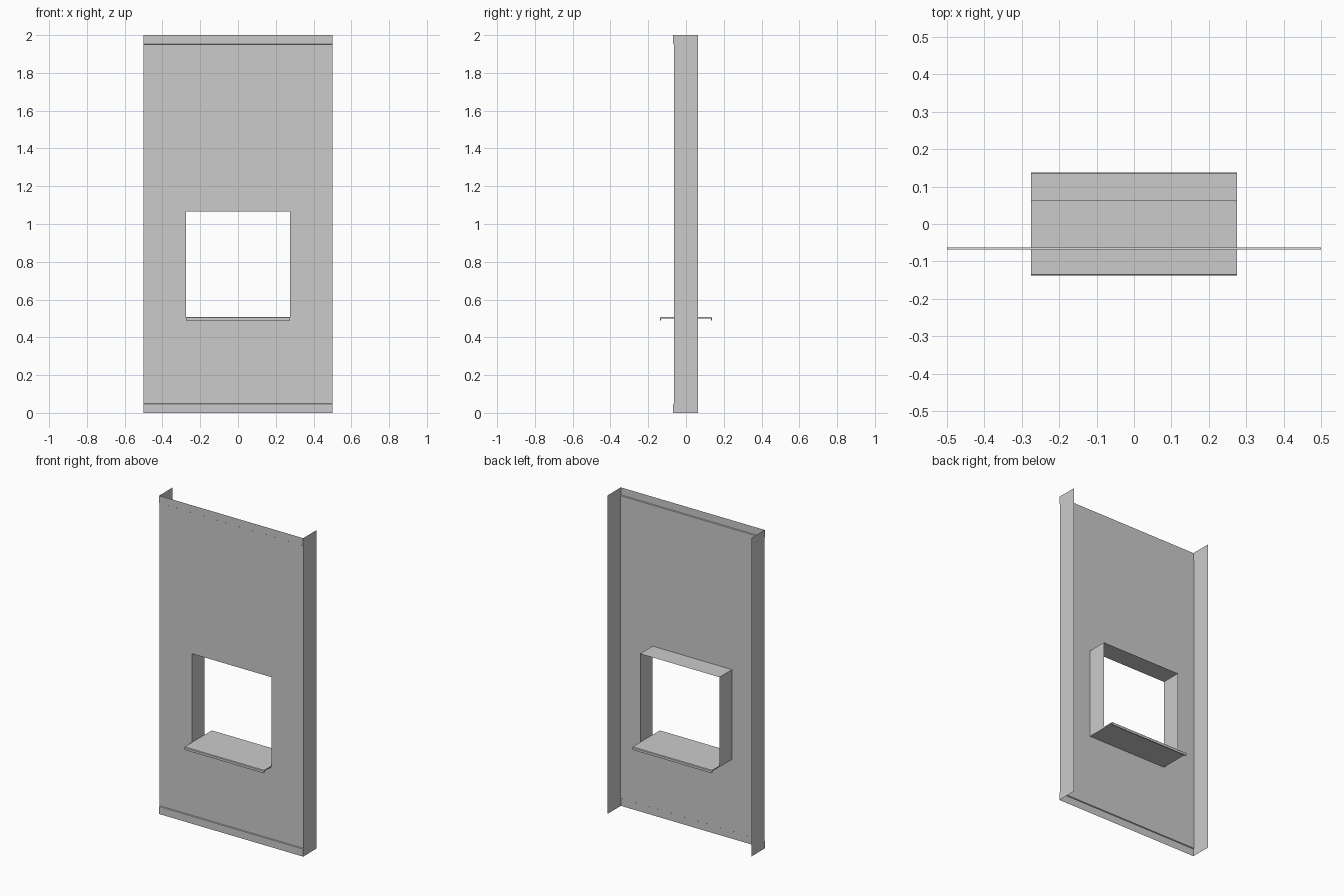
import bpy, bmesh

if "Cube" in bpy.data.objects:
    bpy.data.objects.remove(bpy.data.objects["Cube"])

W, D, H = 0.5, 0.0625, 2.0        # panel half width, half depth, height
STEP, BAND = 0.005, 0.05          # raised edge band at top and bottom
OW, OZ0, OZ1 = 0.276, 0.507, 1.065  # opening half width, bottom, top


def make(name, build):
    bm = bmesh.new()
    build(bm)
    bmesh.ops.remove_doubles(bm, verts=bm.verts, dist=1e-5)
    mesh = bpy.data.meshes.new(name)
    bm.to_mesh(mesh)
    bm.free()
    ob = bpy.data.objects.new(name, mesh)
    bpy.context.collection.objects.link(ob)
    return ob


def face(bm, pts):
    return bm.faces.new([bm.verts.new(p) for p in pts])


def strip(bm, yz, x0, x1):
    # sweep an open (y, z) profile along x
    for (ya, za), (yb, zb) in zip(yz, yz[1:]):
        face(bm, [(x0, ya, za), (x1, ya, za), (x1, yb, zb), (x0, yb, zb)])


# front sheet as a grid of rectangles with the middle left open
def sheet(bm):
    xs = [-W, -OW, OW, W]
    zs = [BAND, OZ0, OZ1, H - BAND]
    for i in range(3):
        for j in range(3):
            if (i, j) != (1, 1):
                strip(bm, [(-D, zs[j]), (-D, zs[j + 1])], xs[i], xs[i + 1])


make("front_sheet", sheet)

# slightly raised bands along the bottom and top edges
yo = -D - STEP
make("bottom_band", lambda bm: strip(
    bm, [(yo, 0), (yo, BAND - 0.003), (-D, BAND)], -W, W))
make("top_band", lambda bm: strip(
    bm, [(-D, H - BAND), (yo, H - BAND + 0.003), (yo, H)], -W, W))

# side flanges follow the stepped front edge
flange = [(D, 0), (D, H), (yo, H), (yo, H - BAND + 0.003), (-D, H - BAND),
          (-D, BAND), (yo, BAND - 0.003), (yo, 0)]
for side, x in (("left", -W), ("right", W)):
    pts = flange if x > 0 else flange[::-1]
    make(side + "_flange", lambda bm: face(bm, [(x, y, z) for y, z in pts]))


# thin lining on both sides and the head of the opening
def lining(bm):
    xz = [(-OW, OZ0), (-OW, OZ1), (OW, OZ1), (OW, OZ0)]
    for (xa, za), (xb, zb) in zip(xz, xz[1:]):
        face(bm, [(xa, -D, za), (xa, D, za), (xb, D, zb), (xb, -D, zb)])


make("opening_lining", lining)


# sill shelf: folded sheet with a short lip turned down at each long edge
def sill(bm):
    half = [(0.1375, 0.505), (0.1375, 0.49), (0.1315, 0.49), (0.1315, 0.501)]
    top = [(0.1345, 0.508)]
    right = top + half
    left = [(-y, z) for y, z in reversed(right)]
    loop = right + left
    strip(bm, loop + loop[:1], -OW, OW)
    for x in (-OW, OW):
        face(bm, [(x, y, z) for y, z in loop])
    bmesh.ops.remove_doubles(bm, verts=bm.verts, dist=1e-5)
    bmesh.ops.recalc_face_normals(bm, faces=bm.faces)


make("sill_shelf", sill)
